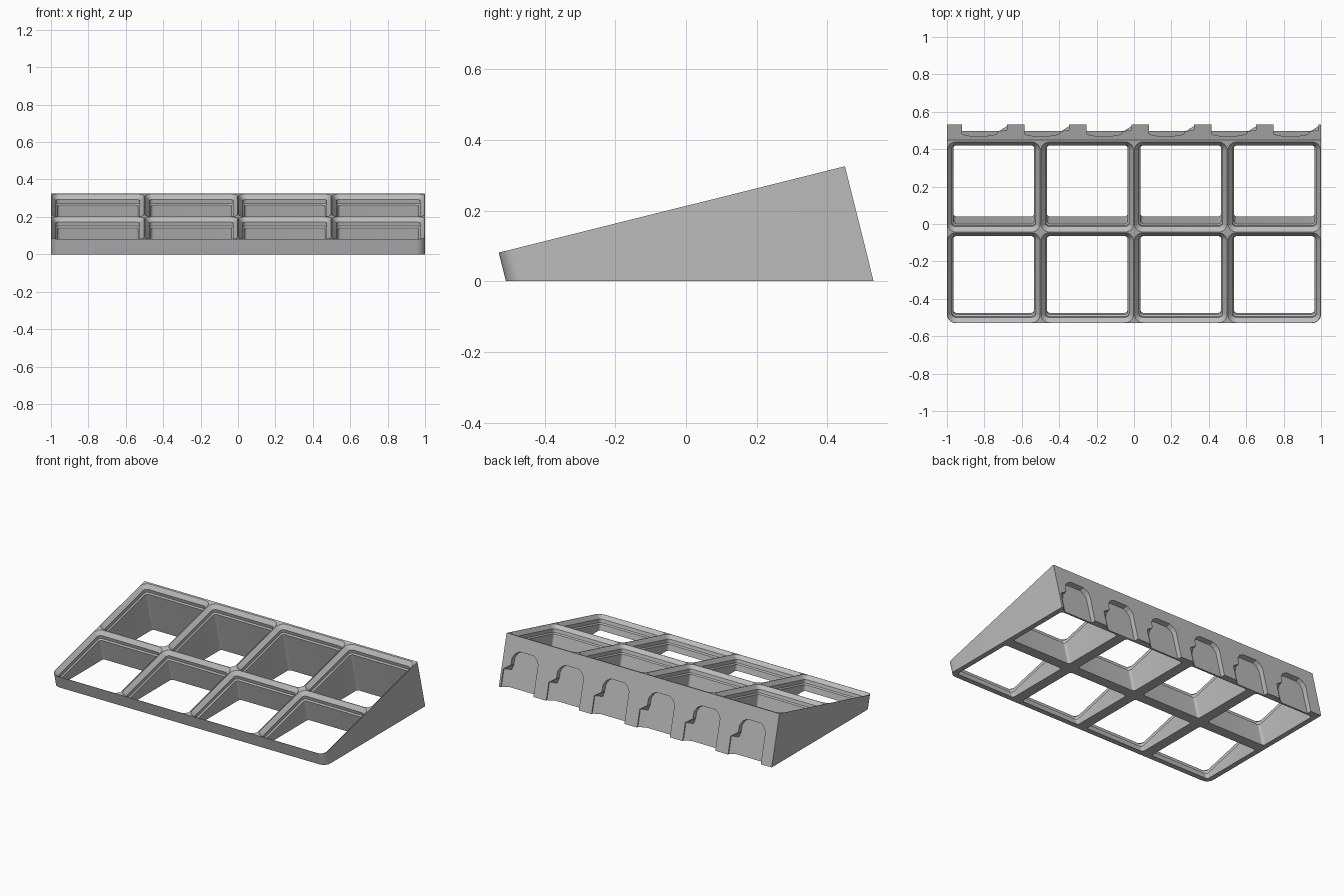
import bpy, bmesh, math
from mathutils import Matrix, Vector

if "Cube" in bpy.data.objects:
    bpy.data.objects.remove(bpy.data.objects["Cube"], do_unlink=True)

CELL = 0.5
LENGTH = 1.01
BACK_H = 0.335
# Tilted frame: x across, y up the slope, z away from the sloping top
TILT = Matrix.Translation((0, -0.53, 0.081)) @ Matrix.Rotation(math.radians(14), 4, "X")

grey = bpy.data.materials.new("light grey plastic")
grey.use_nodes = True
grey.diffuse_color = (0.5, 0.5, 0.5, 1)
grey.node_tree.nodes["Principled BSDF"].inputs["Base Color"].default_value = (0.5, 0.5, 0.5, 1)


def loft(bm, rings):
    """Closed solid through rings with equal point counts."""
    loops = [[bm.verts.new(p) for p in ring] for ring in rings]
    n = len(loops[0])
    for a, b in zip(loops, loops[1:]):
        for i in range(n):
            j = (i + 1) % n
            bm.faces.new((a[i], a[j], b[j], b[i]))
    bm.faces.new(loops[0][::-1])
    bm.faces.new(loops[-1])


def arc(cx, cy, r, start, steps=8):
    return [(cx + r * math.cos(a), cy + r * math.sin(a))
            for a in (start + math.pi / 2 * i / steps for i in range(steps + 1))]


def rounded_square(cx, cy, half, r):
    pts = []
    for k, (sx, sy) in enumerate(((1, 1), (-1, 1), (-1, -1), (1, -1))):
        pts += arc(cx + sx * (half - r), cy + sy * (half - r), r, k * math.pi / 2)
    return pts


def finish(bm, name):
    bmesh.ops.transform(bm, matrix=TILT, verts=bm.verts)
    bmesh.ops.recalc_face_normals(bm, faces=bm.faces)
    mesh = bpy.data.meshes.new(name)
    bm.to_mesh(mesh)
    bm.free()
    obj = bpy.data.objects.new(name, mesh)
    bpy.context.collection.objects.link(obj)
    mesh.materials.append(grey)
    return obj


# Wedge body with rounded front corners, trimmed flat at the ground
bm = bmesh.new()
R = 0.048
plan = [(1, LENGTH), (-1, LENGTH)]
plan += arc(-1 + R, R, R, math.pi) + arc(1 - R, R, R, 1.5 * math.pi)
loft(bm, [[(x, y, z) for x, y in plan] for z in (-0.45, 0)])
down = TILT.inverted()
cut = bmesh.ops.bisect_plane(
    bm, geom=bm.verts[:] + bm.edges[:] + bm.faces[:], clear_inner=True,
    plane_co=down @ Vector((0, 0, 0)), plane_no=down.to_3x3() @ Vector((0, 0, 1)))
bmesh.ops.contextual_create(bm, geom=[e for e in cut["geom_cut"] if isinstance(e, bmesh.types.BMEdge)])
rack = finish(bm, "tilted_bin_rack")

# Stepped sockets: chamfer, straight band, chamfer, then a through opening
bm = bmesh.new()
profile = [(0.02, 0.002), (0, 0.002), (-0.024, 0.026), (-0.046, 0.026), (-0.054, 0.034), (-0.5, 0.034)]
for col in range(4):
    for row in range(2):
        cx, cy = (col - 1.5) * CELL, (row + 0.5) * CELL
        loft(bm, [[(x, y, z) for x, y in rounded_square(cx, cy, CELL / 2 - inset, max(0.048 - inset, 0.016))]
                  for z, inset in profile])
sockets = finish(bm, "socket_cutter")

# Arched hanging slots on the back, with a sloped wide entry on one side
bm = bmesh.new()
mouth = [(0, -0.05), (0, 0.2), (0.015, 0.227), (0.04, 0.245), (0.14, 0.245), (0.17, 0.227),
         (0.19, 0.195), (0.19, 0.15), (0.24, 0.115), (0.24, -0.05)]
floor = [(min(x, 0.2), z) for x, z in mouth]
for k in range(6):
    x0 = -0.92 + k / 3
    loft(bm, [[(x0 + x, y, z - BACK_H) for x, z in ring]
              for ring, y in ((mouth, LENGTH + 0.02), (mouth, LENGTH - 0.008), (floor, LENGTH - 0.032))])
slots = finish(bm, "slot_cutter")

# Carve the cutters out of the body
bpy.context.view_layer.objects.active = rack
rack.select_set(True)
for cutter in (sockets, slots):
    cutter.hide_render = True
    mod = rack.modifiers.new(cutter.name, "BOOLEAN")
    mod.operation = "DIFFERENCE"
    mod.solver = "EXACT"
    mod.object = cutter
    bpy.ops.object.modifier_apply(modifier=mod.name)
    bpy.data.objects.remove(cutter, do_unlink=True)
bpy.ops.object.shade_smooth_by_angle(angle=math.radians(25))
